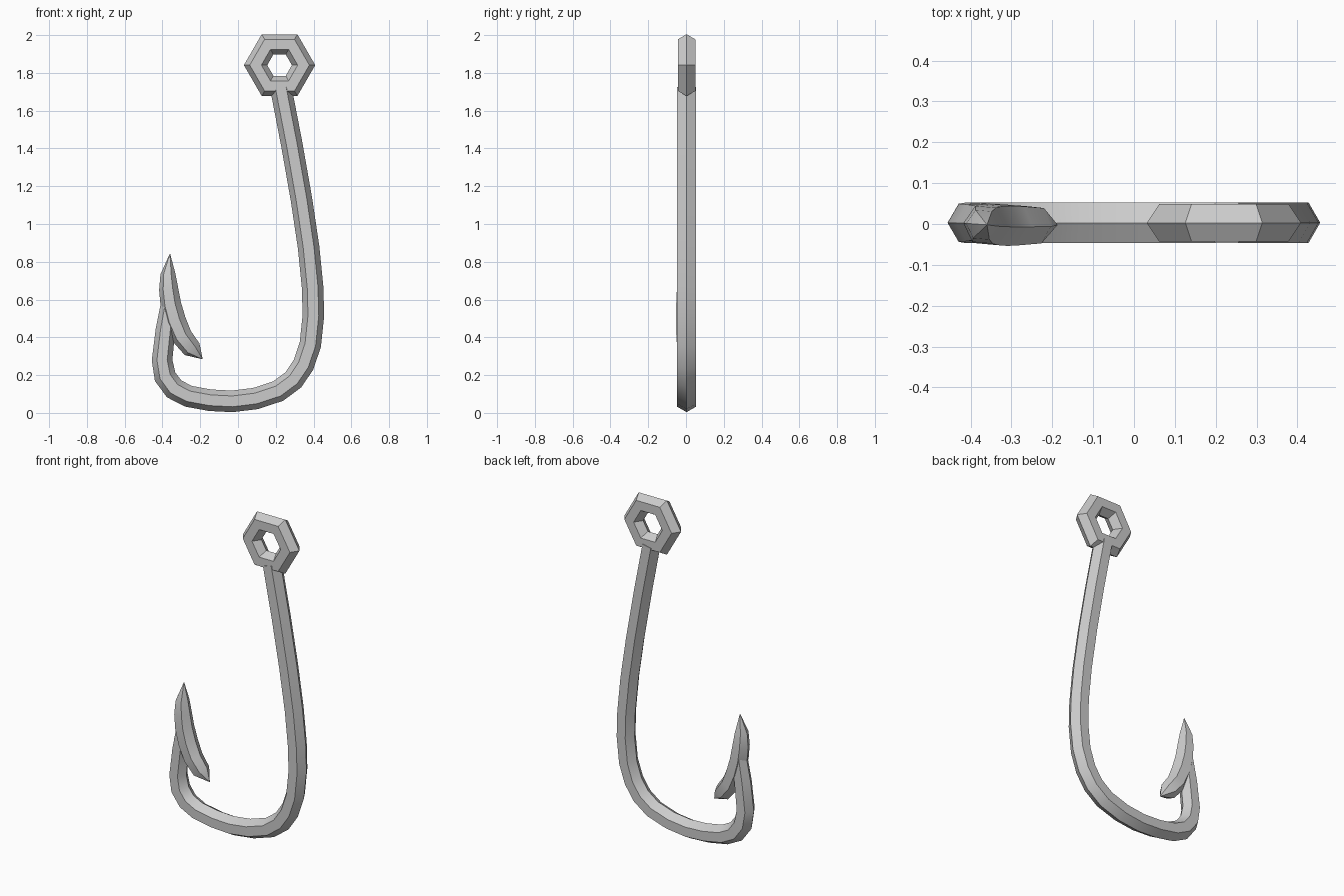
import bpy, bmesh, math
from mathutils import Vector

if "Cube" in bpy.data.objects:
    bpy.data.objects.remove(bpy.data.objects["Cube"])

DEPTH_SHIFT = 0.003   # wire sits slightly behind the barb
R = 0.057             # hexagon corner radius of the wire


def tube(name, path, radii, y=0.0, closed=False, tips=(None, None), roll=0.0):
    """Hexagonal tube along a path in the XZ plane, mitred at every bend."""
    bm = bmesh.new()
    pts = [Vector((x, y, z)) for x, z in path]
    n = len(pts)
    rings = []
    for i, p in enumerate(pts):
        a = pts[i - 1] if (closed or i > 0) else None
        b = pts[(i + 1) % n] if (closed or i < n - 1) else None
        d0 = (p - a).normalized() if a else (b - p).normalized()
        d1 = (b - p).normalized() if b else d0
        t = (d0 + d1).normalized()
        side = Vector((t.z, 0, -t.x)) / max(t.dot(d1), 0.5)
        ring = []
        for k in range(6):
            ang = math.radians(60 * k + roll)
            ring.append(bm.verts.new(p + radii[i] * (
                side * math.cos(ang) + Vector((0, math.sin(ang), 0)))))
        rings.append(ring)
    for i in range(n if closed else n - 1):
        r0, r1 = rings[i], rings[(i + 1) % n]
        for k in range(6):
            j = (k + 1) % 6
            bm.faces.new((r0[k], r0[j], r1[j], r1[k]))
    if not closed:
        for ring, tip in zip((rings[0], rings[-1]), tips):
            if tip:
                v = bm.verts.new((tip[0], y, tip[1]))
                for k in range(6):
                    bm.faces.new((ring[k], ring[(k + 1) % 6], v))
            else:
                bm.faces.new(ring)
    bmesh.ops.recalc_face_normals(bm, faces=bm.faces)
    me = bpy.data.meshes.new(name)
    bm.to_mesh(me)
    bm.free()
    ob = bpy.data.objects.new(name, me)
    bpy.context.collection.objects.link(ob)
    bpy.ops.object.select_all(action='DESELECT')
    ob.select_set(True)
    bpy.context.view_layer.objects.active = ob
    bpy.ops.object.shade_smooth_by_angle(angle=math.radians(30))
    return ob


# Bent wire: from the eye down the shank, round the bend, up to the barb
wire = [(0.227, 1.72), (0.285, 1.42), (0.336, 1.13), (0.374, 0.875),
        (0.395, 0.665), (0.399, 0.515), (0.383, 0.362), (0.347, 0.255),
        (0.293, 0.175), (0.212, 0.115), (0.092, 0.076), (-0.03, 0.061),
        (-0.148, 0.067), (-0.262, 0.088), (-0.338, 0.127), (-0.386, 0.192),
        (-0.402, 0.28), (-0.384, 0.44), (-0.358, 0.60)]
radii = [R] * (len(wire) - 3) + [0.054, 0.052, 0.046]
tube("hook_wire", wire, radii, y=DEPTH_SHIFT)

# Hexagonal eye
eye = [(0.22 + 0.127 * math.cos(math.radians(60 * k)),
        1.841 + 0.127 * math.sin(math.radians(60 * k))) for k in range(6)]
# the mitre widens the corners, so the wire radius is measured across the flats
tube("hook_eye", eye, [0.0575 * math.cos(math.radians(30)) ** 0.5] * 6,
     y=DEPTH_SHIFT, closed=True)

# Pointed, curved barb
barb = [(-0.371, 0.735), (-0.367, 0.655), (-0.356, 0.575), (-0.333, 0.49),
        (-0.297, 0.405), (-0.243, 0.337)]
tube("hook_barb", barb, [0.040, 0.051, 0.055, 0.057, 0.055, 0.050],
     y=-0.002, tips=((-0.36, 0.845), (-0.187, 0.284)), roll=5)
